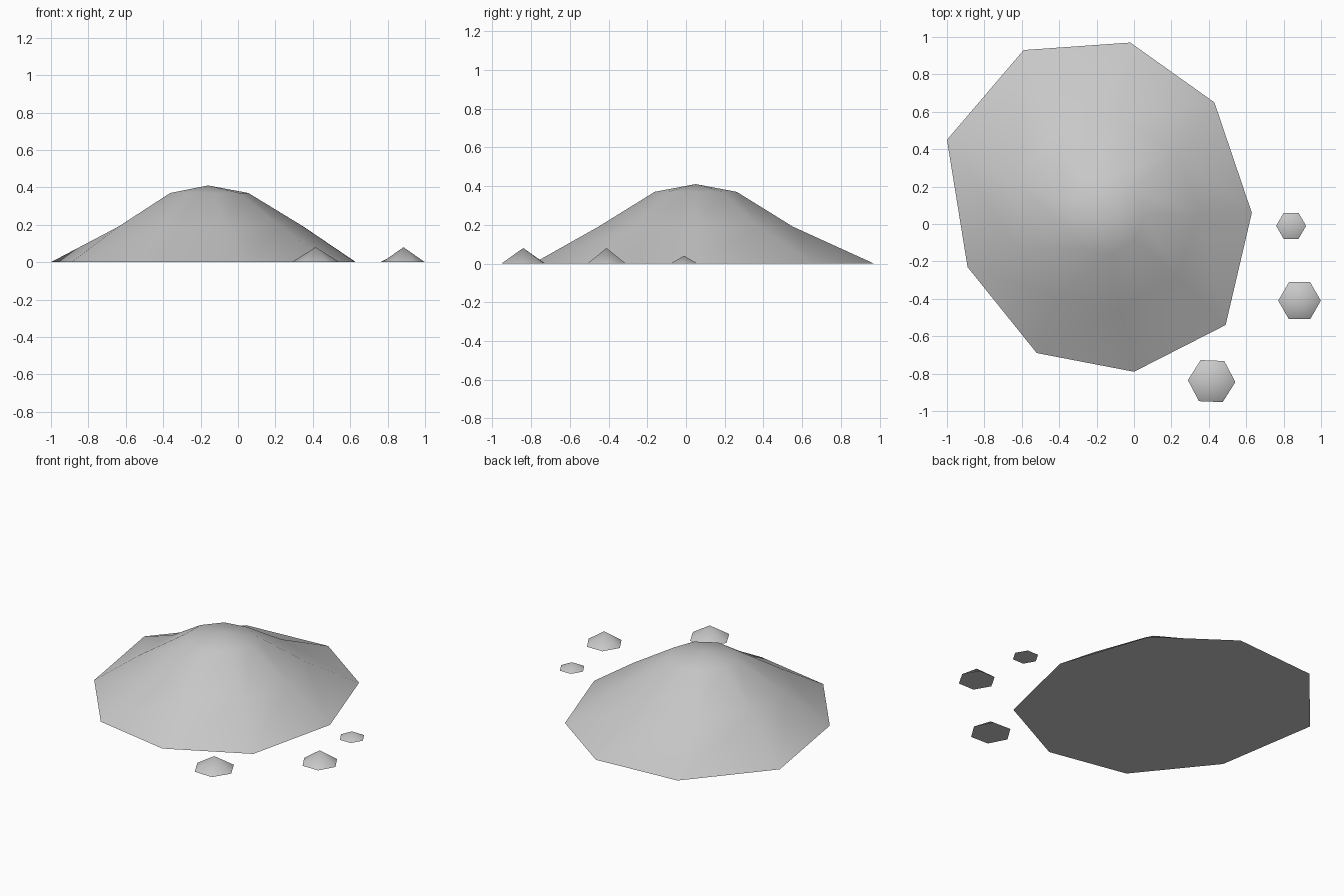
import bpy, bmesh, math

cube = bpy.data.objects.get("Cube")
if cube:
    bpy.data.objects.remove(cube, do_unlink=True)

# One plain grey for the whole model
grey = bpy.data.materials.new("stone_grey")
grey.use_nodes = True
grey.diffuse_color = (0.58, 0.58, 0.58, 1)
grey.node_tree.nodes["Principled BSDF"].inputs["Base Color"].default_value = (0.58, 0.58, 0.58, 1)


def heap(name, rings, apex):
    """Closed mound: base cap, stacked rings of points, pointed top."""
    bm = bmesh.new()
    loops = [[bm.verts.new(p) for p in ring] for ring in rings]
    top = bm.verts.new(apex)
    n = len(loops[0])
    bm.faces.new(loops[0][::-1])
    for i in range(n):
        j = (i + 1) % n
        for low, high in zip(loops, loops[1:]):
            bm.faces.new((low[i], low[j], high[j], high[i]))
        bm.faces.new((loops[-1][i], loops[-1][j], top))
    bmesh.ops.recalc_face_normals(bm, faces=bm.faces)
    mesh = bpy.data.meshes.new(name)
    bm.to_mesh(mesh)
    bm.free()
    mesh.materials.append(grey)
    obj = bpy.data.objects.new(name, mesh)
    bpy.context.collection.objects.link(obj)
    bpy.ops.object.select_all(action='DESELECT')
    obj.select_set(True)
    bpy.context.view_layer.objects.active = obj
    bpy.ops.object.shade_smooth_by_angle(angle=math.radians(60))


def circle(cx, cy, r, z, sides, turn=0):
    return [(cx + r * math.cos(a), cy + r * math.sin(a), z)
            for a in (math.tau * i / sides + turn for i in range(sides))]


# Main mound: uneven nine-sided foot, rounder rings above
cx, cy = -0.16, 0.05
foot = [(0.63, 0.06), (0.43, 0.65), (-0.02, 0.97), (-0.59, 0.93), (-1, 0.45),
        (-0.89, -0.23), (-0.52, -0.69), (0, -0.79), (0.49, -0.54)]
heap("main_mound",
     [[(x, y, 0) for x, y in foot],
      circle(cx, cy, 0.51, 0.19, 9),
      circle(cx, cy, 0.215, 0.37, 9)],
     (cx, cy, 0.41))

# Small six-sided heaps beside it
for name, x, y, r, h, turn in (
        ("small_heap_back", 0.84, -0.01, 0.08, 0.04, 0),
        ("small_heap_middle", 0.885, -0.41, 0.114, 0.08, 0),
        ("small_heap_front", 0.415, -0.84, 0.127, 0.08, -0.04)):
    heap(name, [circle(x, y, r, 0, 6, turn)], (x, y, h))
